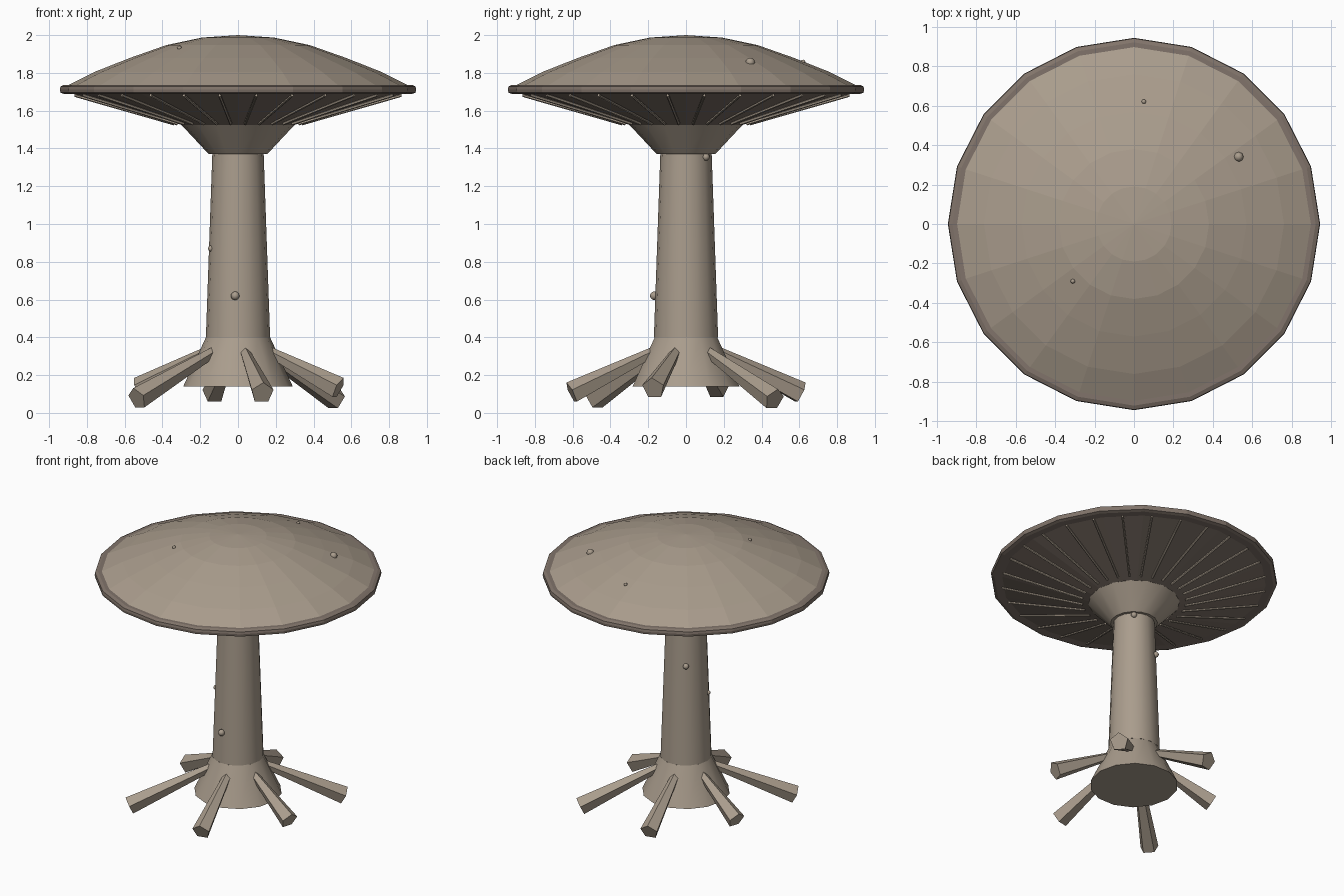
import bpy, math
from mathutils import Vector

cube = bpy.data.objects.get("Cube")
if cube:
    bpy.data.objects.remove(cube, do_unlink=True)


def material(name, color):
    m = bpy.data.materials.new(name)
    m.use_nodes = True
    m.diffuse_color = (*color, 1)
    m.node_tree.nodes["Principled BSDF"].inputs["Base Color"].default_value = (*color, 1)
    return m


TAUPE = material("taupe", (0.40, 0.335, 0.265))
DARK = material("dark gill brown", (0.22, 0.175, 0.145))


def finish(ob, name, mat, angle=40):
    ob.name = name
    ob.data.materials.append(mat)
    if angle:
        bpy.context.view_layer.objects.active = ob
        ob.select_set(True)
        bpy.ops.object.shade_smooth_by_angle(angle=math.radians(angle))
        ob.select_set(False)
    return ob


def lathe(name, profile, sides, mat, angle=40):
    """Revolve (radius, height) points; zero radius makes a pole, open ends get capped."""
    verts, rings, faces = [], [], []
    for r, z in profile:
        n = 1 if r == 0 else sides
        rings.append([len(verts) + i for i in range(n)])
        verts += [(r * math.cos(math.tau * i / sides), r * math.sin(math.tau * i / sides), z)
                  for i in range(n)]
    for a, b in zip(rings, rings[1:]):
        for i in range(sides):
            j = (i + 1) % sides
            quad = [a[i % len(a)], a[j % len(a)], b[j % len(b)], b[i % len(b)]]
            faces.append(list(dict.fromkeys(quad)))
    if len(rings[0]) > 1:
        faces.append(rings[0][::-1])
    if len(rings[-1]) > 1:
        faces.append(rings[-1])
    me = bpy.data.meshes.new(name)
    me.from_pydata(verts, [], faces)
    ob = bpy.data.objects.new(name, me)
    bpy.context.collection.objects.link(ob)
    return finish(ob, name, mat, angle)


def rod(name, start, end, r1, r2, sides, mat):
    start, end = Vector(start), Vector(end)
    d = end - start
    bpy.ops.mesh.primitive_cone_add(vertices=sides, radius1=r1, radius2=r2, depth=d.length,
                                    location=(start + end) / 2,
                                    rotation=d.to_track_quat('Z', 'Y').to_euler())
    return finish(bpy.context.object, name, mat, 0)


def polar(r, deg, z):
    a = math.radians(deg)
    return (r * math.cos(a), r * math.sin(a), z)


# Cap, rim and underside
lathe("cap_top", [(0.92, 1.725), (0.76, 1.805), (0.57, 1.88), (0.38, 1.947),
                  (0.19, 1.987), (0, 2.0)], 20, TAUPE, 0)
lathe("cap_rim", [(0.92, 1.688), (0.94, 1.695), (0.943, 1.712), (0.94, 1.728), (0.92, 1.737)],
      20, DARK, 0)
lathe("cap_underside", [(0.3, 1.525), (0.91, 1.7)], 20, DARK, 0)

# Radial gills
GILLS = 28
for i in range(GILLS):
    a = 360 * (i + 0.5) / GILLS
    rod(f"gill_{i + 1}", polar(0.34, a, 1.53), polar(0.87, a, 1.681), 0.008, 0.008, 6, TAUPE)

# Collar, stem and flared foot
lathe("collar", [(0.155, 1.37), (0.30, 1.525)], 16, TAUPE)
lathe("stem", [(0.17, 0.4), (0.135, 1.40)], 16, TAUPE)
lathe("foot", [(0.29, 0.14), (0.17, 0.4)], 14, TAUPE)

# Spreading roots: direction, reach, end height
for i, (a, reach, z) in enumerate([(-78, 0.62, 0.105), (-18, 0.56, 0.13), (42, 0.70, 0.07),
                                   (102, 0.62, 0.105), (162, 0.55, 0.13), (222, 0.72, 0.075)]):
    rod(f"root_{i + 1}", polar(0.18, a, 0.32), polar(reach, a, z), 0.028, 0.062, 5, TAUPE)

# Small warts on the stem and cap
for i, (x, y, z, r) in enumerate([(-0.015, -0.168, 0.62, 0.023), (0.088, 0.105, 1.355, 0.02),
                                  (-0.085, 0.122, 1.11, 0.02), (-0.143, -0.05, 0.87, 0.016),
                                  (0.53, 0.34, 1.855, 0.025), (0.05, 0.62, 1.858, 0.012),
                                  (-0.31, -0.29, 1.932, 0.012)]):
    bpy.ops.mesh.primitive_uv_sphere_add(segments=8, ring_count=6, radius=r, location=(x, y, z))
    finish(bpy.context.object, f"wart_{i + 1}", TAUPE, 60)
